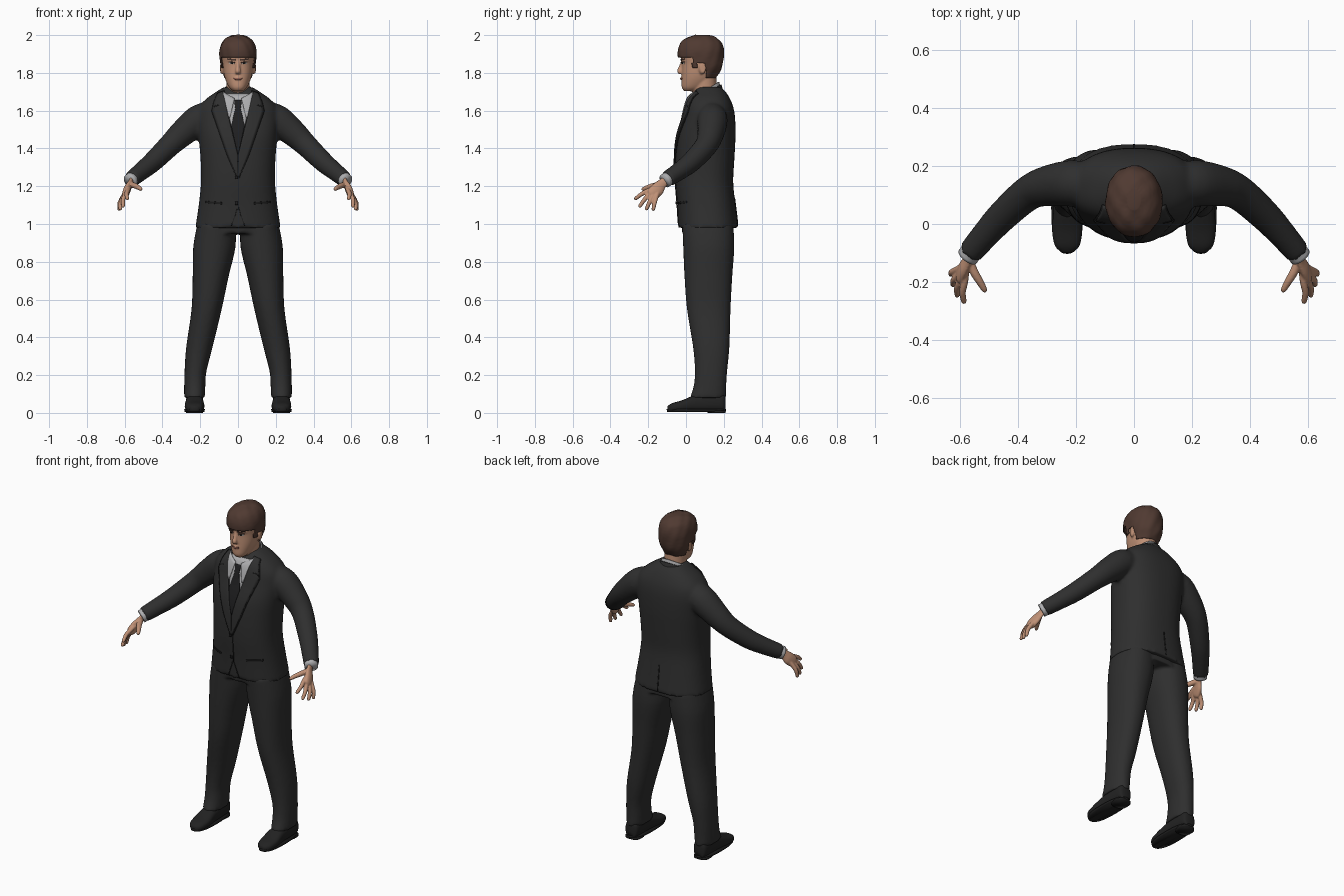
import bpy, bmesh, math, random
from mathutils import Vector
from mathutils.bvhtree import BVHTree

random.seed(4)
cube = bpy.data.objects.get("Cube")
if cube:
    bpy.data.objects.remove(cube)


def material(name, r, g, b):
    m = bpy.data.materials.new(name)
    m.use_nodes = True
    m.diffuse_color = (r, g, b, 1)
    bsdf = m.node_tree.nodes["Principled BSDF"]
    bsdf.inputs["Base Color"].default_value = (r, g, b, 1)
    bsdf.inputs["Roughness"].default_value = 0.8
    return m


SUIT = material("charcoal suit", .028, .028, .028)
SEAM = material("dark seam", .012, .012, .012)
TIE = material("black tie", .014, .014, .015)
SHIRT = material("grey shirt", .42, .42, .43)
SKIN = material("skin", .52, .28, .18)
LIP = material("lip", .36, .15, .11)
HAIR = material("brown hair", .08, .042, .031)
SHOE = material("black shoe", .016, .016, .016)
WHITE = material("eye white", .5, .45, .4)


def ring(z, x, y0, y1, rx):
    """Horizontal section as centre, half-axis u, half-axis v."""
    return (x, (y0 + y1) / 2, z, rx, 0, 0, 0, (y1 - y0) / 2, 0)


def catmull(a, b, c, d, t):
    return [.5 * (2*q + (r - p)*t + (2*p - 5*q + 4*r - s)*t*t + (3*q - p - 3*r + s)*t**3)
            for p, q, r, s in zip(a, b, c, d)]


def loft(bm, secs, n=32, steps=4, p=2.0, cap=True):
    """Skin a smooth surface through elliptic sections."""
    rows, last = [], len(secs) - 1
    for i in range(last):
        four = [secs[max(0, min(last, i + k))] for k in (-1, 0, 1, 2)]
        rows += [catmull(*four, j / steps) for j in range(steps)]
    rows.append(secs[-1])
    loops = []
    for s in rows:
        c, u, v = Vector(s[:3]), Vector(s[3:6]), Vector(s[6:])
        loop = []
        for k in range(n):
            a = 2 * math.pi * k / n
            ca, sa = math.cos(a), math.sin(a)
            loop.append(bm.verts.new(c + u * math.copysign(abs(ca) ** (2 / p), ca)
                                     + v * math.copysign(abs(sa) ** (2 / p), sa)))
        loops.append(loop)
    for a, b in zip(loops, loops[1:]):
        for k in range(n):
            bm.faces.new((a[k], a[(k + 1) % n], b[(k + 1) % n], b[k]))
    if cap:
        bm.faces.new(loops[0][::-1])
        bm.faces.new(loops[-1])


def tube(bm, pts, n=20, flat=1.0, cap=True):
    """Round limb through (x, y, z, radius) points."""
    secs = []
    for i, q in enumerate(pts):
        t = Vector(pts[min(i + 1, len(pts) - 1)][:3]) - Vector(pts[max(i - 1, 0)][:3])
        u = t.cross(Vector((1, 0, 0))).normalized()
        v = t.cross(u).normalized()
        secs.append((*q[:3], *(u * q[3]), *(v * q[3] * flat)))
    loft(bm, secs, n, cap=cap)


def finish(name, bm, mat, voxel=0, mirror=False, smooth=0, thick=0):
    bmesh.ops.recalc_face_normals(bm, faces=bm.faces)
    me = bpy.data.meshes.new(name)
    bm.to_mesh(me)
    bm.free()
    ob = bpy.data.objects.new(name, me)
    bpy.context.collection.objects.link(ob)
    if voxel:
        m = ob.modifiers.new("merge", 'REMESH')
        m.mode, m.voxel_size = 'VOXEL', voxel
    if smooth:
        m = ob.modifiers.new("soften", 'SMOOTH')
        m.factor, m.iterations = .5, smooth
    if thick:
        m = ob.modifiers.new("thickness", 'SOLIDIFY')
        m.thickness, m.offset = thick, 0
    if mirror:
        m = ob.modifiers.new("mirror", 'MIRROR')
        m.use_mirror_merge = False
    dg = bpy.context.evaluated_depsgraph_get()
    baked = bpy.data.meshes.new_from_object(ob.evaluated_get(dg))
    ob.modifiers.clear()
    ob.data = baked
    baked.materials.clear()
    baked.materials.append(mat)
    baked.shade_smooth()
    return ob


def tree_of(ob):
    return BVHTree.FromPolygons([v.co for v in ob.data.vertices],
                                [p.vertices[:] for p in ob.data.polygons])


def patch(name, left, right, mat, tree, lift=.003, back=False, mirror=False, k=6):
    """Thin plate between two (x, z) edges, laid on a surface."""
    bm, rows, d = bmesh.new(), [], (-1 if back else 1)
    for i in range(len(left) - 1):
        for j in range(k + (i == len(left) - 2)):
            a, b = (Vector(e[i]).lerp(Vector(e[i + 1]), j / k) for e in (left, right))
            row = []
            for c in range(k + 1):
                x, z = a.lerp(b, c / k)
                hit = tree.ray_cast(Vector((x, -d, z)), Vector((0, d, 0)))[0]
                y = hit.y if hit else .05
                row.append(bm.verts.new((x, y - d * lift, z)))
            rows.append(row)
    for a, b in zip(rows, rows[1:]):
        for c in range(k):
            bm.faces.new((a[c], a[c + 1], b[c + 1], b[c]))
    return finish(name, bm, mat, mirror=mirror, thick=.004)


def line(name, pts, w, mat, tree, **kw):
    return patch(name, [(x - w, z) for x, z in pts], [(x + w, z) for x, z in pts], mat, tree, k=4, **kw)


# Jacket: torso and both sleeves merged
bm = bmesh.new()
loft(bm, [ring(*s) for s in (
    (.98, 0, -.04, .277, .226), (1.1, 0, -.046, .262, .208), (1.22, 0, -.056, .25, .196),
    (1.34, 0, -.056, .256, .198), (1.46, 0, -.045, .262, .208), (1.56, 0, -.015, .26, .215),
    (1.62, 0, .0, .25, .205), (1.665, 0, .015, .232, .165), (1.7, 0, .04, .21, .115),
    (1.725, 0, .06, .185, .075))], 48, p=2.4)
for s in (1, -1):
    tube(bm, [(s * x, y, z, r) for x, y, z, r in (
        (.12, .13, 1.59, .07), (.21, .14, 1.55, .08), (.3, .13, 1.475, .07), (.365, .105, 1.413, .06),
        (.45, .03, 1.33, .054), (.51, -.035, 1.28, .048), (.565, -.1, 1.237, .043))], 28)
jacket = finish("jacket", bm, SUIT, voxel=.01, smooth=4)
suit_tree = tree_of(jacket)

# Shirt front, tie, collar points and lapels
patch("shirt_front", [(-.07, 1.69), (-.05, 1.58), (-.002, 1.38)],
      [(.07, 1.69), (.05, 1.58), (.002, 1.38)], SHIRT, suit_tree)
patch("tie", [(-.02, 1.655), (-.014, 1.61), (-.036, 1.52), (-.002, 1.37)],
      [(.02, 1.655), (.014, 1.61), (.036, 1.52), (.002, 1.37)], TIE, suit_tree, .008)
patch("collar_points", [(.018, 1.665), (.042, 1.565)], [(.08, 1.7), (.05, 1.565)],
      SHIRT, suit_tree, .011, mirror=True)
inner = [(.072, 1.705), (.062, 1.64), (.05, 1.57), (.002, 1.37), (0, 1.25)]
outer = [(.105, 1.695), (.125, 1.645), (.135, 1.6), (.055, 1.37), (.004, 1.25)]
patch("lapel_edges", inner, [(x + .005, z - .003) for x, z in outer], SEAM, suit_tree, .004, mirror=True)
patch("lapels", inner, outer, SUIT, suit_tree, .0075, mirror=True)
patch("lapel_notches", [(.1, 1.632), (.13, 1.626)], [(.1, 1.628), (.13, 1.618)],
      SEAM, suit_tree, .0095, mirror=True)

# Jacket seams, pockets, vent and buttons
line("front_seam", [(.004, 1.25), (.004, 1.08)], .002, SEAM, suit_tree, lift=.002)
line("front_cutaway", [(.004, 1.08), (.035, .99)], .002, SEAM, suit_tree, lift=.002, mirror=True)
line("back_vent", [(0, 1.14), (0, .99)], .003, SEAM, suit_tree, lift=.001, back=True)
patch("pocket_flaps", [(.085, 1.115), (.085, 1.104)], [(.17, 1.122), (.17, 1.111)],
      SEAM, suit_tree, .002, mirror=True)
for i, z in enumerate((1.245, 1.11)):
    line("button_%d" % i, [(-.008, z + .008), (-.008, z - .008)], .008, TIE, suit_tree, lift=.006)

# Shirt collar and jacket collar wrap the neck, lower in front
for name, mat, grow, drop in (("shirt_collar", SHIRT, 0, 0), ("jacket_collar", SUIT, .012, .014)):
    bm = bmesh.new()
    loft(bm, [(0, .103, 1.655 - drop, .088 + grow, 0, 0, 0, .082 + grow, .045),
              (0, .105, 1.69 - drop, .076 + grow, 0, 0, 0, .072 + grow, .045),
              (0, .108, 1.71 - drop, .068 + grow, 0, 0, 0, .064 + grow, .042)], 40, cap=False)
    if mat is SUIT:
        bmesh.ops.delete(bm, geom=[f for f in bm.faces if f.calc_center_median().y < .06], context='FACES')
    finish(name, bm, mat, thick=.007)

# Trousers: pelvis and both legs merged
bm = bmesh.new()
loft(bm, [ring(.95, 0, -.02, .255, .215), ring(1.04, 0, -.025, .245, .19)], 40, p=2.3)
for s in (1, -1):
    loft(bm, [ring(z, s * x, y0, y1, r) for z, x, y0, y1, r in (
        (.08, .23, .02, .212, .055), (.14, .229, .04, .213, .056), (.22, .225, .047, .218, .058),
        (.35, .204, .037, .23, .07), (.55, .166, .005, .236, .08), (.72, .145, -.008, .245, .095),
        (.88, .125, -.015, .256, .112), (1, .115, -.02, .25, .1))], p=2.2)
finish("trousers", bm, SUIT, voxel=.01, smooth=3)

# Shoes with flat soles
bm = bmesh.new()
loft(bm, [(.23, y, h / 2 + .005, w, 0, 0, 0, 0, h / 2) for y, w, h in (
    (-.098, .018, .03), (-.075, .042, .046), (-.02, .052, .062), (.05, .047, .09),
    (.14, .045, .105), (.195, .04, .1), (.208, .025, .08))], p=2.5)
finish("shoes", bm, SHOE, mirror=True)
bm = bmesh.new()
loft(bm, [ring(.006, .23, -.1, .21, .052), ring(.02, .23, -.103, .213, .055)], 40, 1, 2.5)
loft(bm, [ring(0, .23, .115, .21, .046), ring(.012, .23, .115, .21, .046)], 32, 1, 3)
finish("soles", bm, SEAM, mirror=True)

# Shirt cuffs
bm = bmesh.new()
tube(bm, [(.55, -.083, 1.247, .037), (.573, -.113, 1.228, .038)])
finish("shirt_cuffs", bm, SHIRT, mirror=True)

# Hands: palm, four fingers and thumb
bm = bmesh.new()
tube(bm, [(.56, -.095, 1.237, .024), (.57, -.125, 1.215, .026), (.585, -.15, 1.185, .036),
          (.597, -.178, 1.158, .034), (.602, -.188, 1.148, .022)], flat=.5)
wrist = Vector((.574, -.135, 1.2))
for knuckle, tip in (((.583, -.197, 1.178), (.586, -.274, 1.13)), ((.595, -.191, 1.16), (.61, -.25, 1.088)),
                     ((.604, -.176, 1.148), (.625, -.212, 1.073)), ((.61, -.158, 1.142), (.632, -.175, 1.07))):
    a, b = Vector(knuckle), Vector(tip)
    mid = a.lerp(b, .5) + Vector((.006, 0, .004))
    tube(bm, [(*q, r) for q, r in ((wrist, .01), (a, .0125), (mid, .0115), (a.lerp(b, .9), .0095), (b, .004))], 12)
tube(bm, [(.567, -.13, 1.21, .015), (.548, -.17, 1.203, .015), (.53, -.2, 1.195, .013),
          (.515, -.226, 1.185, .01), (.511, -.234, 1.181, .005)], 12)
finish("hands", bm, SKIN, voxel=.004, smooth=2, mirror=True)

# Head: skull, neck, nose, brow, lips and ears merged
bm = bmesh.new()
loft(bm, [ring(z, 0, *r) for z, *r in (
    (1.703, -.008, .05, .024), (1.722, -.022, .1, .046), (1.76, -.023, .14, .065), (1.8, -.022, .16, .076),
    (1.85, -.022, .178, .082), (1.9, -.03, .185, .085), (1.95, -.012, .17, .07), (1.975, .03, .13, .04))], 40, p=2.2)
loft(bm, [ring(1.6, 0, .05, .18, .066), ring(1.69, 0, .037, .165, .06), ring(1.79, 0, .035, .16, .062)])
tube(bm, [(0, -.018, 1.865, .008), (0, -.026, 1.835, .01), (0, -.034, 1.81, .014), (0, -.026, 1.797, .012)], 16)
for s in (1, -1):
    loft(bm, [(s * x, y, z, 0, a, 0, 0, 0, b) for x, y, z, a, b in (
        (.065, .08, 1.822, .012, .018), (.084, .086, 1.825, .019, .032), (.094, .09, 1.828, .014, .026))], 20)
    tube(bm, [(s * .012, -.019, 1.867, .008), (s * .035, -.011, 1.87, .009), (s * .056, .004, 1.866, .008)], 12)
loft(bm, [ring(1.762, 0, -.024, .0, .012), ring(1.772, 0, -.03, .0, .02), ring(1.783, 0, -.024, .0, .012)], 20)
head = finish("head", bm, SKIN, voxel=.0055, smooth=2)
face = tree_of(head)

# Painted face details
patch("eyes", [(.019, 1.852), (.019, 1.848)], [(.047, 1.857), (.047, 1.846)], WHITE, face, .001, mirror=True)
patch("irises", [(.027, 1.856), (.027, 1.846)], [(.039, 1.857), (.039, 1.846)], SEAM, face, .0025, mirror=True)
patch("upper_lashes", [(.017, 1.857), (.017, 1.853)], [(.049, 1.861), (.049, 1.856)], HAIR, face, .002, mirror=True)
patch("eyebrows", [(.014, 1.873), (.014, 1.865)], [(.056, 1.876), (.056, 1.87)], HAIR, face, .002, mirror=True)
patch("lips", [(-.024, 1.774), (-.016, 1.764)], [(.024, 1.774), (.016, 1.764)], LIP, face, .001)

# Hair: shell trimmed along a hairline
def hairline(y):
    if y < .035:
        return 1.88
    if y < .062:
        return 1.825
    return 1.853 if y < .105 else 1.775


bm = bmesh.new()
loft(bm, [ring(z, 0, *r) for z, *r in (
    (1.765, .02, .15, .066), (1.82, -.02, .184, .086), (1.87, -.038, .195, .093), (1.92, -.04, .197, .094),
    (1.96, -.024, .184, .081), (1.985, .01, .155, .056), (1.998, .05, .12, .022))], 72, 8, 2.1)
bmesh.ops.recalc_face_normals(bm, faces=bm.faces)
bm.normal_update()
for v in bm.verts:
    wave = math.sin(v.co.x * 90 + v.co.z * 40) * math.sin(v.co.y * 75)
    v.co += v.normal * (wave * .002 + random.uniform(-.0004, .0004))
bmesh.ops.delete(bm, geom=[f for f in bm.faces
                           if f.calc_center_median().z < hairline(f.calc_center_median().y)], context='FACES')
finish("hair", bm, HAIR, thick=.006)
